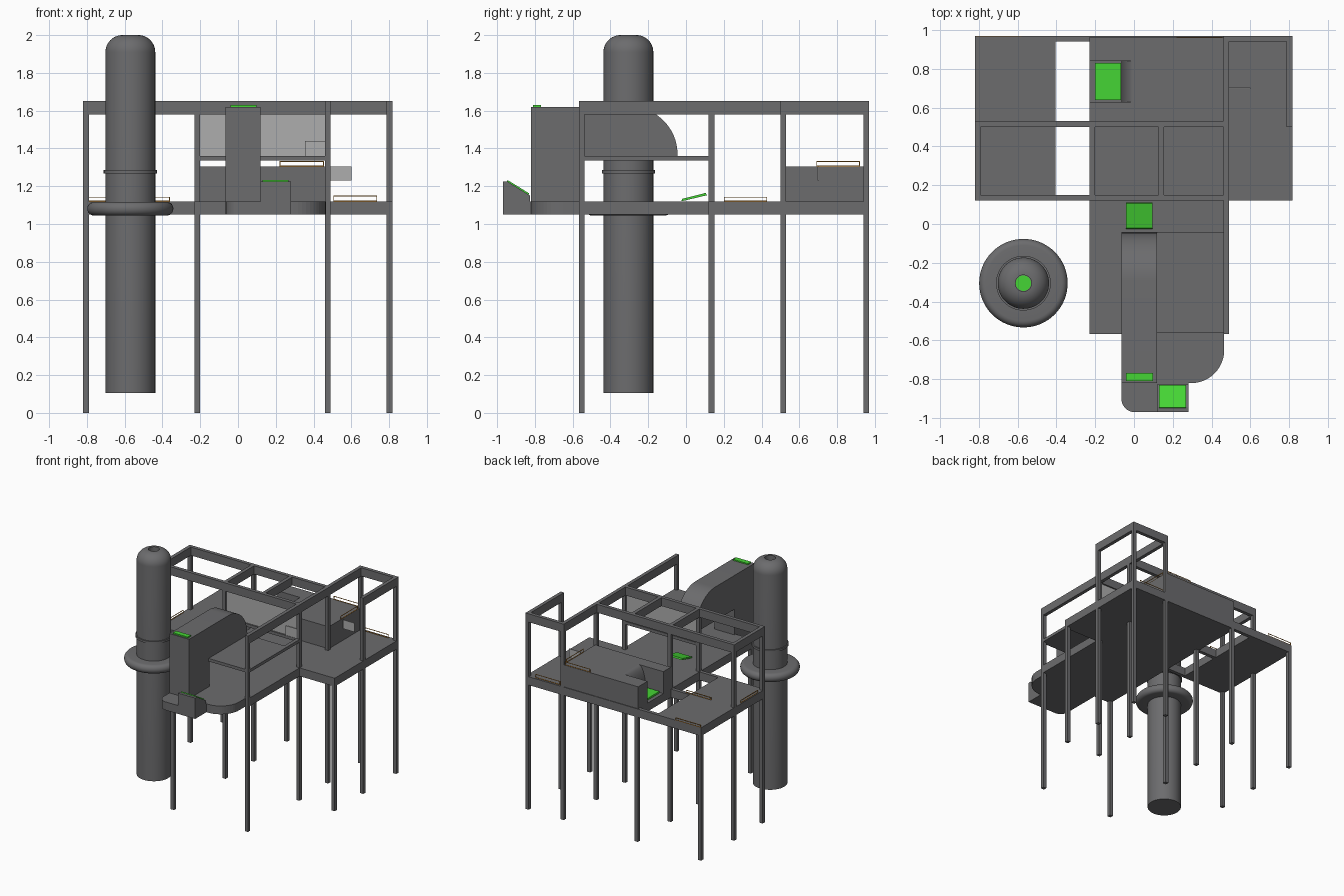
import bpy, bmesh, math

if "Cube" in bpy.data.objects:
    bpy.data.objects.remove(bpy.data.objects["Cube"])


def mat(name, r, g, b, a=1.0):
    m = bpy.data.materials.new(name)
    m.diffuse_color = (r, g, b, a)
    m.use_nodes = True
    m.node_tree.nodes["Principled BSDF"].inputs["Base Color"].default_value = m.diffuse_color
    return m


GREY = mat("dark_grey", 0.15, 0.15, 0.155)
GREEN = mat("screen_green", 0.06, 0.66, 0.035)
ORANGE = mat("rail_orange", 0.6, 0.25, 0.03)
GLASS = mat("pale_glass", 0.42, 0.42, 0.42, 0.65)


def finish(name, bm, m):
    bmesh.ops.recalc_face_normals(bm, faces=bm.faces)
    me = bpy.data.meshes.new(name)
    bm.to_mesh(me)
    bm.free()
    me.materials.append(m)
    ob = bpy.data.objects.new(name, me)
    bpy.context.collection.objects.link(ob)
    return ob


def box(name, x0, x1, y0, y1, z0, z1, m=GREY):
    bm = bmesh.new()
    bmesh.ops.create_cube(bm, size=1)
    for v in bm.verts:
        v.co = (x0 + (v.co.x + 0.5) * (x1 - x0),
                y0 + (v.co.y + 0.5) * (y1 - y0),
                z0 + (v.co.z + 0.5) * (z1 - z0))
    return finish(name, bm, m)


def prism(name, pts, axis, lo, hi, m=GREY):
    """Extrude a 2D outline along axis: x -> (y,z), y -> (x,z), z -> (x,y)."""
    def at(p, t):
        return {"x": (t, p[0], p[1]), "y": (p[0], t, p[1]), "z": (p[0], p[1], t)}[axis]
    bm = bmesh.new()
    a = [bm.verts.new(at(p, lo)) for p in pts]
    b = [bm.verts.new(at(p, hi)) for p in pts]
    bm.faces.new(a)
    bm.faces.new(b)
    for i in range(len(pts)):
        j = (i + 1) % len(pts)
        bm.faces.new((a[i], a[j], b[j], b[i]))
    return finish(name, bm, m)


def arc(cx, cy, r, a0, a1, n=12):
    return [(cx + r * math.cos(math.radians(a0 + (a1 - a0) * i / n)),
             cy + r * math.sin(math.radians(a0 + (a1 - a0) * i / n))) for i in range(n + 1)]


def smooth(ob):
    bpy.ops.object.select_all(action="DESELECT")
    ob.select_set(True)
    bpy.context.view_layer.objects.active = ob
    bpy.ops.object.shade_smooth_by_angle(angle=math.radians(30))


def lathe(name, profile, cx, cy, closed=False, n=64):
    bm = bmesh.new()
    vs = [bm.verts.new((r, 0, z)) for r, z in profile]
    es = [bm.edges.new(p) for p in zip(vs, vs[1:])]
    if closed:
        es.append(bm.edges.new((vs[-1], vs[0])))
    bmesh.ops.spin(bm, geom=vs + es, cent=(0, 0, 0), axis=(0, 0, 1),
                   angle=2 * math.pi, steps=n, use_duplicate=False)
    bmesh.ops.remove_doubles(bm, verts=bm.verts, dist=1e-5)
    bmesh.ops.translate(bm, verts=bm.verts, vec=(cx, cy, 0))
    ob = finish(name, bm, GREY)
    smooth(ob)
    return ob


F0, F1 = 1.05, 1.12      # deck heights
T0, T1 = 1.58, 1.65      # top frame heights
W = 0.03                 # bar width
X = (-0.82, -0.23, 0.46, 0.787)
Y = (0.12, 0.50, 0.94)

# Posts: tall ones reach the top frame, short ones stop at the deck
short = {(0, 2), (1, 2), (3, 0)}
for i, x in enumerate(X):
    for j, y in enumerate(Y):
        box("post", x, x + W, y, y + W, 0, F0 + 0.01 if (i, j) in short else T1 - 0.01)
box("front_left_post", X[1], X[1] + W, -0.567, -0.537, 0, F0 + 0.01)
box("front_right_post", X[2], X[2] + W, -0.567, -0.537, 0, T1 - 0.01)

# Decks, with the gap between left and main decks crossed by beams
box("left_deck", -0.82, -0.405, 0.12, 0.97, F0, F1)
box("main_deck", -0.23, 0.817, 0.12, 0.97, F0, F1)
box("front_deck", -0.23, 0.49, -0.567, 0.12, F0, F1)
for y in Y:
    box("deck_beam", -0.405, -0.23, y, y + W, F0, F1)

# Rounded front deck and small nose in front of it
prism("rounded_deck", [(-0.065, -0.567), (-0.065, -0.82)] + arc(0.295, -0.65, 0.17, -90, 0)
      + [(0.465, -0.567)], "z", F0, F1)
prism("nose_deck", [(-0.065, -0.82)] + arc(0.005, -0.90, 0.07, 180, 270)
      + [(0.28, -0.97), (0.28, -0.82)], "z", F0, F1)

# Top frame beams
for y in Y[:2]:
    box("top_long_beam", -0.82, 0.49, y, y + W, T0, T1)
for x in (-0.82, -0.23, 0.125):
    box("top_cross_beam", x, x + W, 0.12, 0.53, T0, T1)
box("top_side_beam", 0.46, 0.49, -0.567, 0.97, T0, T1)
box("top_back_beam", 0.46, 0.817, 0.94, 0.97, T0, T1)
box("top_right_beam", 0.787, 0.817, 0.50, 0.97, T0, T1)

# Middle rails, shelf and window
box("side_rail", 0.46, 0.49, -0.567, 0.14, 1.335, 1.36)
box("window_rail", -0.23, 0.47, 0.12, 0.15, 1.335, 1.36)
box("shelf", -0.065, 0.47, -0.56, -0.04, 1.335, 1.36)
box("window", -0.20, 0.46, 0.132, 0.138, 1.36, T0, GLASS)
box("small_window", 0.355, 0.46, 0.122, 0.127, 1.36, 1.44, GLASS)
box("side_window", 0.49, 0.60, 0.697, 0.703, 1.23, 1.305, GLASS)

# Tall console with a rounded back overhanging on the shelf
smooth(prism("tall_console", [(-0.82, F1), (-0.55, F1), (-0.55, 1.36), (-0.045, 1.36)]
             + arc(-0.295, 1.37, 0.25, 0, 90, 20) + [(-0.82, 1.62)], "x", -0.065, 0.118))

# Wedge console on the nose
prism("wedge_console", [(-0.97, F1), (-0.97, 1.225), (-0.945, 1.225), (-0.825, 1.15),
                        (-0.825, F1)], "x", 0.12, 0.28)

# Raised back block with a curved bay open to the left
box("back_block", 0.0, 0.475, 0.53, 0.965, F1, 1.305)
box("back_block_near", -0.23, 0.0, 0.53, 0.63, F1, 1.305)
box("back_block_far", -0.23, 0.0, 0.84, 0.965, F1, 1.305)
smooth(prism("bay_curve", [(0.0, F1), (-0.065, F1)]
             + [(-0.065 + 0.065 * (1 - math.cos(t * math.pi / 16)),
                 F1 + 0.185 * math.sin(t * math.pi / 16)) for t in range(1, 9)],
             "y", 0.63, 0.84))

# Green screens
box("top_screen", -0.04, 0.098, -0.81, -0.768, 1.615, 1.63, GREEN)
box("bay_screen", -0.20, -0.068, 0.64, 0.83, F1, 1.135, GREEN)
prism("wedge_screen", [(-0.95, 1.215), (-0.945, 1.233), (-0.83, 1.162), (-0.835, 1.148)],
      "x", 0.13, 0.268, GREEN)
prism("deck_screen", [(-0.025, 1.12), (-0.02, 1.133), (0.105, 1.165), (0.11, 1.152)],
      "x", -0.04, 0.095, GREEN)

# Pillar with rounded top and a recessed green eye
CX, CY = -0.57, -0.305
lathe("pillar", [(0, 0.105), (0.132, 0.105)] + arc(0.042, 1.91, 0.09, 0, 90, 12)
      + [(0.042, 1.93), (0, 1.93)], CX, CY)
lathe("pillar_band", [(0.12, 1.268), (0.141, 1.268), (0.141, 1.286), (0.12, 1.286)],
      CX, CY, True)
lathe("pillar_collar", [(0.12, F1 - 0.003)] + [(0.195 + 0.033 * math.sin(a), 1.081 + 0.036 * math.cos(a))
      for a in [i * math.pi / 10 for i in range(11)]] + [(0.12, 1.045)], CX, CY, True)
prism("pillar_eye", arc(CX, CY, 0.04, 0, 345, 23), "z", 1.93, 1.936, GREEN)

# Thin orange rails: hollow frames along x or y
def rail(axis, a, b, c, z0, z1):
    t = 0.004
    for lo, hi, zl, zh in ((a, a + t, z0, z1), (b - t, b, z0, z1),
                           (a, b, z1 - t, z1), (a, b, z0, z0 + t)):
        if axis == "x":
            box("orange_rail", lo, hi, c, c + t, zl, zh, ORANGE)
        else:
            box("orange_rail", c, c + t, lo, hi, zl, zh, ORANGE)


rail("x", -0.815, -0.58, 0.966, F1, 1.143)
rail("x", -0.595, -0.36, 0.513, F1, 1.143)
rail("x", 0.505, 0.737, 0.95, F1, 1.15)
rail("x", 0.22, 0.455, 0.958, 1.305, 1.333)
rail("y", 0.69, 0.92, 0.47, 1.305, 1.333)
rail("y", 0.20, 0.43, -0.812, F1, 1.143)
